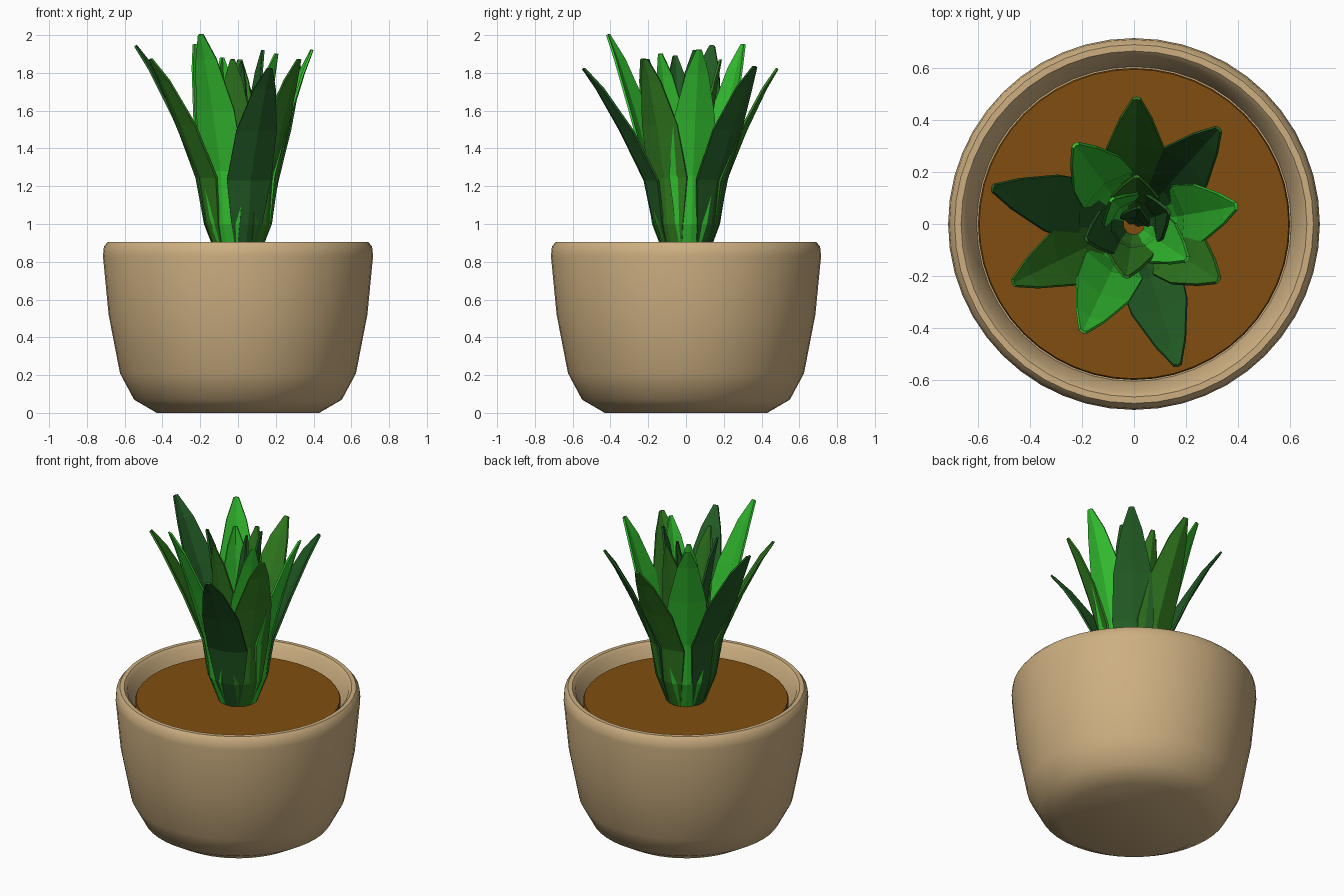
import bpy, bmesh, math
from mathutils import Vector

cube = bpy.data.objects.get("Cube")
if cube:
    bpy.data.objects.remove(cube, do_unlink=True)


def material(name, rgb):
    m = bpy.data.materials.new(name)
    m.use_nodes = True
    m.diffuse_color = (*rgb, 1)
    m.node_tree.nodes["Principled BSDF"].inputs["Base Color"].default_value = (*rgb, 1)
    return m


clay = material("tan_clay", (0.61, 0.43, 0.22))
earth = material("brown_soil", (0.22, 0.076, 0.005))
olive = material("olive_green", (0.03, 0.2, 0.014))
dark = material("dark_green", (0.016, 0.105, 0.018))
bright = material("bright_green", (0.034, 0.54, 0.03))
greens = [olive, dark, bright]


def add_object(name, bm, mat):
    mesh = bpy.data.meshes.new(name)
    bm.to_mesh(mesh)
    bm.free()
    mesh.materials.append(mat)
    obj = bpy.data.objects.new(name, mesh)
    bpy.context.collection.objects.link(obj)
    return obj


def lathe(name, profile, mat, steps=48, smooth=45):
    """Spin a profile of (radius, height) points around the z axis."""
    bm = bmesh.new()
    verts = [bm.verts.new((r, 0, z)) for r, z in profile]
    edges = [bm.edges.new(pair) for pair in zip(verts, verts[1:])]
    bmesh.ops.spin(bm, geom=verts + edges, cent=(0, 0, 0), axis=(0, 0, 1),
                   angle=math.tau, steps=steps)
    bmesh.ops.remove_doubles(bm, verts=bm.verts, dist=0.0005)
    bmesh.ops.recalc_face_normals(bm, faces=bm.faces)
    obj = add_object(name, bm, mat)
    bpy.ops.object.select_all(action="DESELECT")
    obj.select_set(True)
    bpy.context.view_layer.objects.active = obj
    bpy.ops.object.shade_smooth_by_angle(angle=math.radians(smooth))
    return obj


# Pot with rounded rim and inner wall, then the soil disc
lathe("pot", [(0, 0), (0.43, 0), (0.55, 0.07), (0.625, 0.21), (0.685, 0.52),
              (0.715, 0.83), (0.71, 0.88), (0.69, 0.905), (0.665, 0.905),
              (0.645, 0.885), (0.605, 0.74), (0, 0.74)], clay)
lathe("soil", [(0, 0.83), (0.595, 0.83), (0.6, 0.82), (0.6, 0.75), (0, 0.75)], earth)


def leaf(name, tip, mat, foot, belly, width, fold=0.03):
    """Folded blade: rises from the soil, swells, then leans out to its tip."""
    x, y, top = tip
    reach = math.hypot(x, y)
    out = Vector((x, y, 0)).normalized()
    side = Vector((-out.y, out.x, 0))
    span, rise = reach - belly, top - 1
    # radius, height and half width of each cross-section
    rows = [(foot, 0.81, 0.3 * width),
            (belly, 1.0, 0.7 * width),
            (belly + 0.12 * span, 1 + 0.28 * rise, width),
            (belly + 0.46 * span, 1 + 0.6 * rise, 0.92 * width),
            (belly + 0.8 * span, 1 + 0.87 * rise, 0.5 * width),
            (reach, top, 0.13 * width)]
    bm = bmesh.new()
    grid = []
    for r, z, w in rows:
        depth = fold * w / width
        grid.append([bm.verts.new(out * (r - depth * abs(s)) + side * (w * s)
                                  + Vector((0, 0, z))) for s in (-1, 0, 1)])
    for low, high in zip(grid, grid[1:]):
        for i in range(2):
            bm.faces.new((low[i], low[i + 1], high[i + 1], high[i]))
    obj = add_object(name, bm, mat)
    solid = obj.modifiers.new("thickness", "SOLIDIFY")
    solid.thickness = 0.012
    solid.offset = -1


# Outer ring of leaves, counter-clockwise from the back
outer_tips = [(0.01, 0.49, 1.82), (0.33, 0.37, 1.83), (0.4, 0.07, 1.92),
              (0.33, -0.22, 1.87), (0.17, -0.55, 1.82), (-0.2, -0.42, 2.0),
              (-0.47, -0.23, 1.87), (-0.55, 0.14, 1.94), (-0.23, 0.31, 1.95)]
for i, tip in enumerate(outer_tips):
    leaf(f"outer_leaf_{i + 1}", tip, greens[i % 3], 0.11, 0.18, 0.122)

# Inner ring of steeper leaves
inner_tips = [(0.01, 0.19, 1.87), (0.14, 0.05, 1.92), (0.21, -0.14, 1.9),
              (-0.03, -0.21, 1.87), (-0.19, -0.06, 1.89), (-0.09, 0.1, 1.88)]
inner_greens = [olive, dark, bright, olive, dark, bright]
for i, tip in enumerate(inner_tips):
    leaf(f"inner_leaf_{i + 1}", tip, inner_greens[i], 0.05, 0.09, 0.1)

# Small upright heart leaf
leaf("heart_leaf", (0.02, 0.07, 1.86), dark, 0.01, 0.03, 0.06, 0.02)
